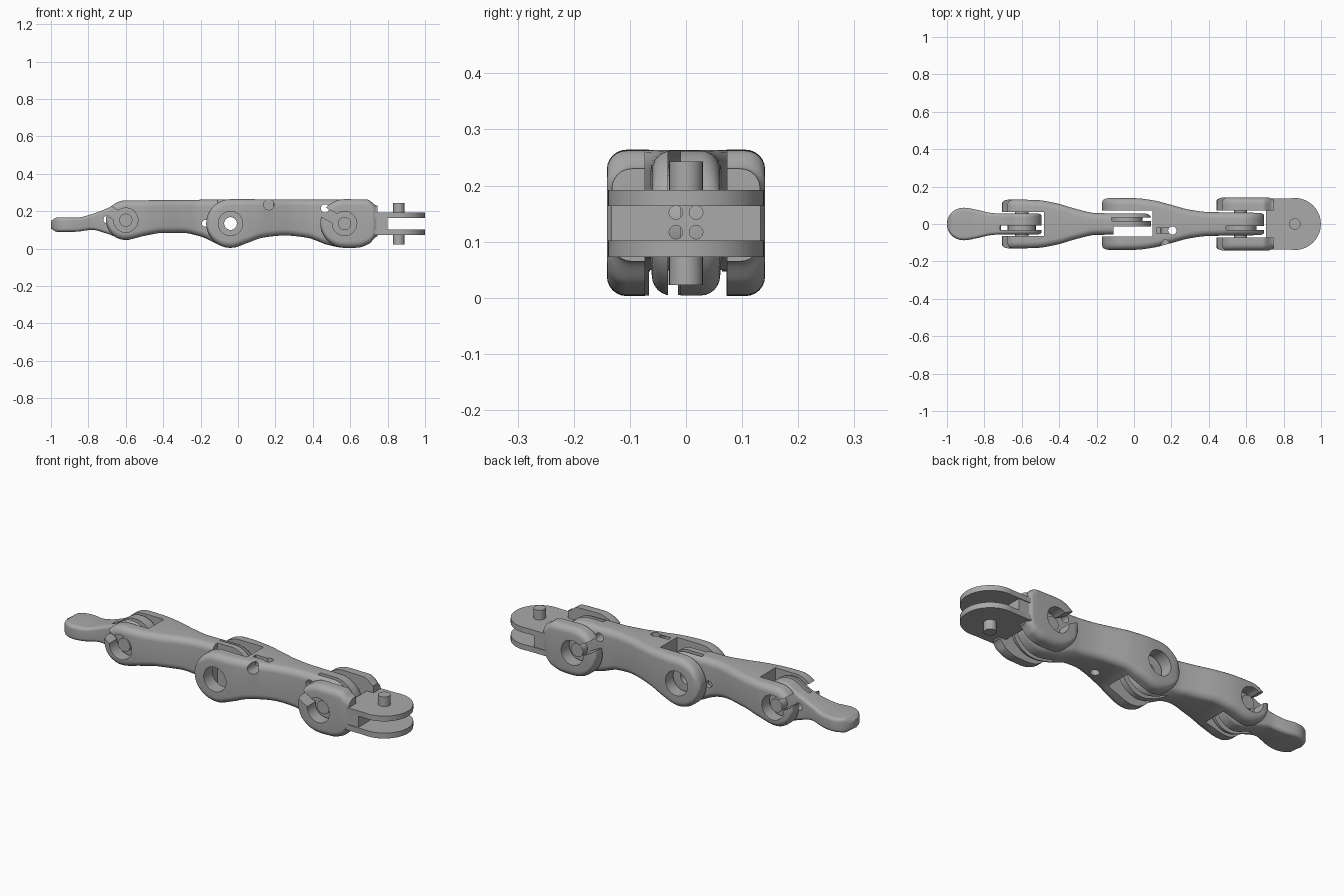
import bpy, bmesh, math
from mathutils import Matrix, Vector

cube = bpy.data.objects.get("Cube")
if cube:
    bpy.data.objects.remove(cube, do_unlink=True)

grey = bpy.data.materials.new("matte grey")
grey.use_nodes = True
grey.diffuse_color = (0.4, 0.4, 0.4, 1)
grey.node_tree.nodes["Principled BSDF"].inputs["Base Color"].default_value = (0.4, 0.4, 0.4, 1)


def to_object(name, bm):
    bmesh.ops.recalc_face_normals(bm, faces=bm.faces)
    mesh = bpy.data.meshes.new(name)
    bm.to_mesh(mesh)
    bm.free()
    mesh.materials.append(grey)
    ob = bpy.data.objects.new(name, mesh)
    bpy.context.collection.objects.link(ob)
    return ob


def box(name, x, y, z):
    bm = bmesh.new()
    size = [b - a for a, b in (x, y, z)]
    mid = [(a + b) / 2 for a, b in (x, y, z)]
    bmesh.ops.create_cube(bm, size=1, matrix=Matrix.Translation(mid) @ Matrix.Diagonal((*size, 1)))
    return to_object(name, bm)


def cylinder(name, centre, radius, length, axis="Y"):
    bm = bmesh.new()
    turn = Matrix.Rotation(math.pi / 2, 4, "X") if axis == "Y" else \
        Matrix.Rotation(math.pi / 2, 4, "Y") if axis == "X" else Matrix()
    bmesh.ops.create_cone(bm, cap_ends=True, segments=48, radius1=radius, radius2=radius,
                          depth=length, matrix=Matrix.Translation(centre) @ turn)
    return to_object(name, bm)


def ring(name, cx, cz, y0, y1, inner, outer):
    # rectangular section swept round a joint axis
    bm = bmesh.new()
    n = 48
    loops = []
    for i in range(n):
        a = math.tau * i / n
        loops.append([bm.verts.new((cx + r * math.cos(a), y, cz + r * math.sin(a)))
                      for r, y in ((inner, y0), (outer, y0), (outer, y1), (inner, y1))])
    for i in range(n):
        p, q = loops[i], loops[(i + 1) % n]
        for k in range(4):
            bm.faces.new((p[k], p[(k + 1) % 4], q[(k + 1) % 4], q[k]))
    return to_object(name, bm)


def boolean(ob, other, operation="DIFFERENCE"):
    mod = ob.modifiers.new("cut", "BOOLEAN")
    mod.operation, mod.object, mod.solver = operation, other, "EXACT"
    bpy.context.view_layer.objects.active = ob
    bpy.ops.object.modifier_apply(modifier=mod.name)
    bpy.data.objects.remove(other, do_unlink=True)


def smooth(ob):
    bpy.ops.object.select_all(action="DESELECT")
    ob.select_set(True)
    bpy.context.view_layer.objects.active = ob
    bpy.ops.object.shade_smooth_by_angle(angle=math.radians(32))


def curve(keys, x):
    # smooth interpolation without overshoot on flat stretches
    def slope(i):
        if i == 0 or i == len(keys) - 1:
            return 0
        (xa, a), (xb, b), (xc, c) = keys[i - 1:i + 2]
        s, t = (b - a) / (xb - xa), (c - b) / (xc - xb)
        return 2 * s * t / (s + t) if s * t > 0 else 0
    if x <= keys[0][0]:
        return keys[0][1]
    for i in range(len(keys) - 1):
        (xa, a), (xb, b) = keys[i], keys[i + 1]
        if x <= xb:
            h = xb - xa
            t = (x - xa) / h
            return (a * (1 + 2 * t) * (1 - t) ** 2 + slope(i) * h * t * (1 - t) ** 2
                    + b * t * t * (3 - 2 * t) + slope(i + 1) * h * t * t * (t - 1))
    return keys[-1][1]


def loft(name, x0, x1, low, high, width, left=None, right=None, fillet=0.035):
    # rounded-box sections along x; left and right are (x, z, radius) of round ends
    stations = {round(x0 + (x1 - x0) * (1 - math.cos(math.pi * i / 72)) / 2, 5) for i in range(73)}
    bm = bmesh.new()
    loops = []
    for x in sorted(stations):
        zl, zh, w = curve(low, x), curve(high, x), curve(width, x)
        for end, sign in ((left, -1), (right, 1)):
            if end and (x - end[0]) * sign > 0:
                h = math.sqrt(max(end[2] ** 2 - (x - end[0]) ** 2, 1e-6))
                zl, zh = max(zl, end[1] - h), min(zh, end[1] + h)
                d = min(end[2] - abs(x - end[0]), fillet)
                w -= 0.6 * (fillet - math.sqrt(max(fillet ** 2 - (fillet - d) ** 2, 0)))
        f = min(fillet, (zh - zl) * 0.45, w * 0.9)
        loop = []
        for q, (sy, sz) in enumerate(((1, 1), (-1, 1), (-1, -1), (1, -1))):
            cy = sy * (w - f)
            cz = zh - f if sz > 0 else zl + f
            for k in range(7):
                a = math.pi / 2 * (q + k / 6)
                loop.append(bm.verts.new((x, cy + f * math.cos(a), cz + f * math.sin(a))))
        loops.append(loop)
    for p, q in zip(loops, loops[1:]):
        for k in range(len(p)):
            j = (k + 1) % len(p)
            bm.faces.new((p[k], p[j], q[j], q[k]))
    bm.faces.new(loops[0])
    bm.faces.new(loops[-1])
    return to_object(name, bm)


def snap_notch(ob, cx, cz, degrees=152, width=0.055):
    # slot from the joint hole out through the rim of both cheeks
    cutter = box("notch", (0, 0.2), (-0.3, 0.3), (-width / 2, width / 2))
    cutter.data.transform(Matrix.Translation((cx, 0, cz)) @ Matrix.Rotation(-math.radians(degrees), 4, "Y"))
    boolean(ob, cutter)


TIP, MID, BASE = (-0.6, 0.152), (-0.04, 0.134), (0.57, 0.134)
FULL = (-0.1, 0.4)

# fingertip with rounded pad and hinge lug
nose = [(-1 + 0.09 * (1 - math.cos(t * math.pi / 16)), 0.085 * math.sin(t * math.pi / 16) + 0.002)
        for t in range(9)]
fingertip = loft("fingertip", -1, -0.495,
                 [(-1, 0.105), (-0.97, 0.09), (-0.87, 0.09), (-0.78, 0.1), (-0.7, 0.08), (-0.6, 0.047)],
                 [(-1, 0.15), (-0.97, 0.166), (-0.86, 0.166), (-0.78, 0.185), (-0.7, 0.215), (-0.61, 0.257)],
                 nose + [(-0.84, 0.076), (-0.77, 0.06), (-0.7, 0.055), (-0.5, 0.055)],
                 right=(*TIP, 0.106), fillet=0.018)
boolean(fingertip, ring("groove", *TIP, -0.032, -0.008, 0.075, 0.13))
boolean(fingertip, cylinder("hole", (-0.7, 0, 0.155), 0.02, 0.4))

# middle segment: forked at the tip end, lug at the other
middle = loft("middle_segment", -0.706, 0.09,
              [(-0.6, 0.047), (-0.5, 0.068), (-0.4, 0.084), (-0.3, 0.084), (-0.2, 0.065), (-0.1, 0.02), (-0.04, 0.005)],
              [(-0.6, 0.258), (-0.04, 0.262)],
              [(-0.6, 0.13), (-0.52, 0.128), (-0.42, 0.112), (-0.3, 0.078), (-0.2, 0.058), (0.09, 0.056)],
              left=(*TIP, 0.106), right=(*MID, 0.13))
boolean(middle, box("fork_gap", (-0.8, -0.48), (-0.064, 0.064), FULL))
boolean(middle, cylinder("hole", (TIP[0], 0, TIP[1]), 0.065, 0.5))
snap_notch(middle, *TIP)
boolean(middle, box("lug_side", (-0.11, 0.2), (-0.1, -0.014), FULL))
boolean(middle, ring("groove", *MID, 0.016, 0.036, 0.085, 0.15))
boolean(middle, cylinder("bore", (MID[0], 0, MID[1]), 0.034, 0.5))
boolean(middle, cylinder("hole", (-0.175, 0, 0.135), 0.018, 0.4))

# base segment: forked at the middle joint, lug at the knuckle
base = loft("base_segment", -0.17, 0.695,
            [(-0.04, 0.004), (0.05, 0.03), (0.13, 0.058), (0.25, 0.07), (0.37, 0.058), (0.48, 0.02), (0.57, 0.004)],
            [(-0.04, 0.264), (0.69, 0.262)],
            [(0, 0.138), (0.1, 0.127), (0.2, 0.102), (0.3, 0.076), (0.4, 0.064), (0.69, 0.06)],
            left=(*MID, 0.13), right=(*BASE, 0.13))
boolean(base, box("fork_gap", (-0.3, 0.1), (-0.066, 0.072), FULL))
boolean(base, cylinder("hole", (MID[0], 0, MID[1]), 0.065, 0.5))
boolean(base, ring("groove", *BASE, -0.032, -0.01, 0.085, 0.15))
boolean(base, cylinder("hole", (0.465, 0, 0.215), 0.022, 0.4))
boolean(base, cylinder("side_socket", (0.165, -0.1, 0.235), 0.028, 0.16))
boolean(base, cylinder("cable_hole", (0.205, -0.035, 0.15), 0.022, 0.5, "Z"))
boolean(base, box("cable_slot", (0.12, 0.21), (-0.047, -0.022), (0.22, 0.4)))

# knuckle fork
knuckle = loft("knuckle_fork", 0.44, 0.745,
               [(0.57, 0.003), (0.64, 0.005), (0.7, 0.025), (0.745, 0.065)],
               [(0.57, 0.264), (0.69, 0.262), (0.745, 0.23)],
               [(0.57, 0.141), (0.72, 0.141), (0.745, 0.132)], left=(*BASE, 0.13))
boolean(knuckle, box("fork_gap", (0.3, 0.9), (-0.073, 0.073), FULL))
boolean(knuckle, cylinder("hole", (BASE[0], 0, BASE[1]), 0.065, 0.5))
snap_notch(knuckle, *BASE)

# swivel: web block between two round plates, with a pin
web = box("swivel_web", (0.705, 0.8), (-0.133, 0.133), (0.09, 0.175))
for y in (-0.018, 0.018):
    for z in (0.117, 0.152):
        boolean(web, cylinder("cable_hole", (0.75, y, z), 0.012, 0.3, "X"))
parts = [fingertip, middle, base, knuckle, web]
for name, z0, z1 in (("lower_plate", 0.073, 0.102), ("upper_plate", 0.164, 0.192)):
    plate = cylinder(name, (0.86, 0, (z0 + z1) / 2), 0.139, z1 - z0, "Z")
    boolean(plate, box("plate_tail", (0.705, 0.86), (-0.137, 0.137), (z0, z1)), "UNION")
    parts.append(plate)
for name, z0, z1 in (("lower_pin", 0.023, 0.08), ("upper_pin", 0.185, 0.243)):
    parts.append(cylinder(name, (0.86, 0, (z0 + z1) / 2), 0.03, z1 - z0, "Z"))

# hinge pins
for name, (x, z) in (("tip_hinge_pin", TIP), ("base_hinge_pin", BASE)):
    parts.append(cylinder(name, (x, 0, z), 0.035, 0.2))

for part in parts:
    smooth(part)
